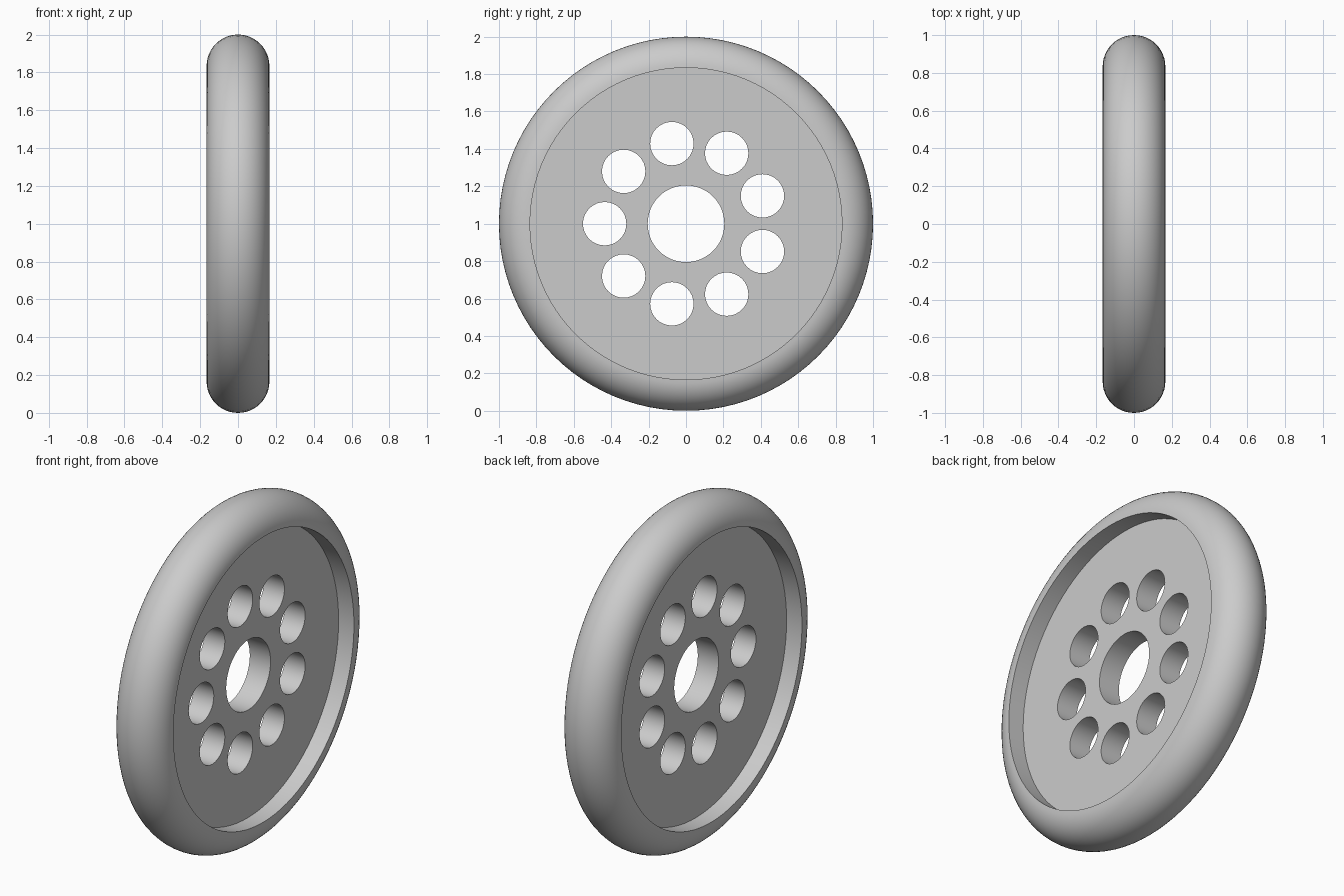
import bpy, bmesh
from math import cos, sin, pi, radians
from mathutils import Matrix, Vector

if "Cube" in bpy.data.objects:
    bpy.data.objects.remove(bpy.data.objects["Cube"], do_unlink=True)

TYRE_R = 0.166            # radius of the rounded tread, also half the width
RIM_R = 1 - TYRE_R        # radius of the recess wall
WEB = 0.067               # half thickness of the disc
SEGMENTS = 96
CENTRE = Vector((0, 0, 1))

grey = bpy.data.materials.new("light grey")
grey.use_nodes = True
grey.diffuse_color = (0.6, 0.6, 0.6, 1)
grey.node_tree.nodes["Principled BSDF"].inputs["Base Color"].default_value = grey.diffuse_color


def finish(obj):
    obj.data.materials.append(grey)
    bpy.ops.object.select_all(action="DESELECT")
    obj.select_set(True)
    bpy.context.view_layer.objects.active = obj


# Tyre: half-round tread with straight recess walls, spun about the x axis
bm = bmesh.new()
arc = [(TYRE_R * cos(pi * i / 24), RIM_R + TYRE_R * sin(pi * i / 24)) for i in range(25)]
profile = [(WEB, RIM_R)] + arc + [(-WEB, RIM_R)]
verts = [bm.verts.new((x, r, 0)) for x, r in profile]
edges = [bm.edges.new(pair) for pair in zip(verts, verts[1:])]
bmesh.ops.spin(bm, geom=verts + edges, cent=(0, 0, 0), axis=(1, 0, 0),
               angle=2 * pi, steps=SEGMENTS, use_merge=True)
bmesh.ops.remove_doubles(bm, verts=bm.verts, dist=1e-5)
bmesh.ops.recalc_face_normals(bm, faces=bm.faces)
# Make the tread face outward
tread = max(bm.faces, key=lambda f: f.calc_center_median().yz.length)
if tread.normal.yz.dot(tread.calc_center_median().yz) < 0:
    bmesh.ops.reverse_faces(bm, faces=bm.faces)
mesh = bpy.data.meshes.new("tyre")
bm.to_mesh(mesh)
bm.free()
tyre = bpy.data.objects.new("tyre", mesh)
tyre.location = CENTRE
bpy.context.collection.objects.link(tyre)
finish(tyre)
bpy.ops.object.shade_smooth_by_angle(angle=radians(35))

# Disc: filled outline with an axle hole and a ring of nine round holes
curve = bpy.data.curves.new("wheel_disc", "CURVE")
curve.dimensions = "2D"
curve.fill_mode = "BOTH"
curve.extrude = WEB


def add_circle(cx, cy, radius, sides):
    spline = curve.splines.new("POLY")
    spline.points.add(sides - 1)
    spline.use_cyclic_u = True
    for i, point in enumerate(spline.points):
        a = 2 * pi * i / sides
        point.co = (cx + radius * cos(a), cy + radius * sin(a), 0, 1)


add_circle(0, 0, RIM_R, SEGMENTS)
add_circle(0, 0, 0.205, 48)
for k in range(9):
    a = pi + k * 2 * pi / 9
    add_circle(0.435 * cos(a), 0.435 * sin(a), 0.116, 32)

disc = bpy.data.objects.new("wheel_disc", curve)
bpy.context.collection.objects.link(disc)
# Curve plane x, y, normal become world y, z, x
disc.matrix_world = Matrix.Translation(CENTRE) @ Matrix(
    ((0, 0, 1, 0), (1, 0, 0, 0), (0, 1, 0, 0), (0, 0, 0, 1)))
finish(disc)
bpy.ops.object.convert(target="MESH")
bpy.ops.object.shade_smooth_by_angle(angle=radians(35))
